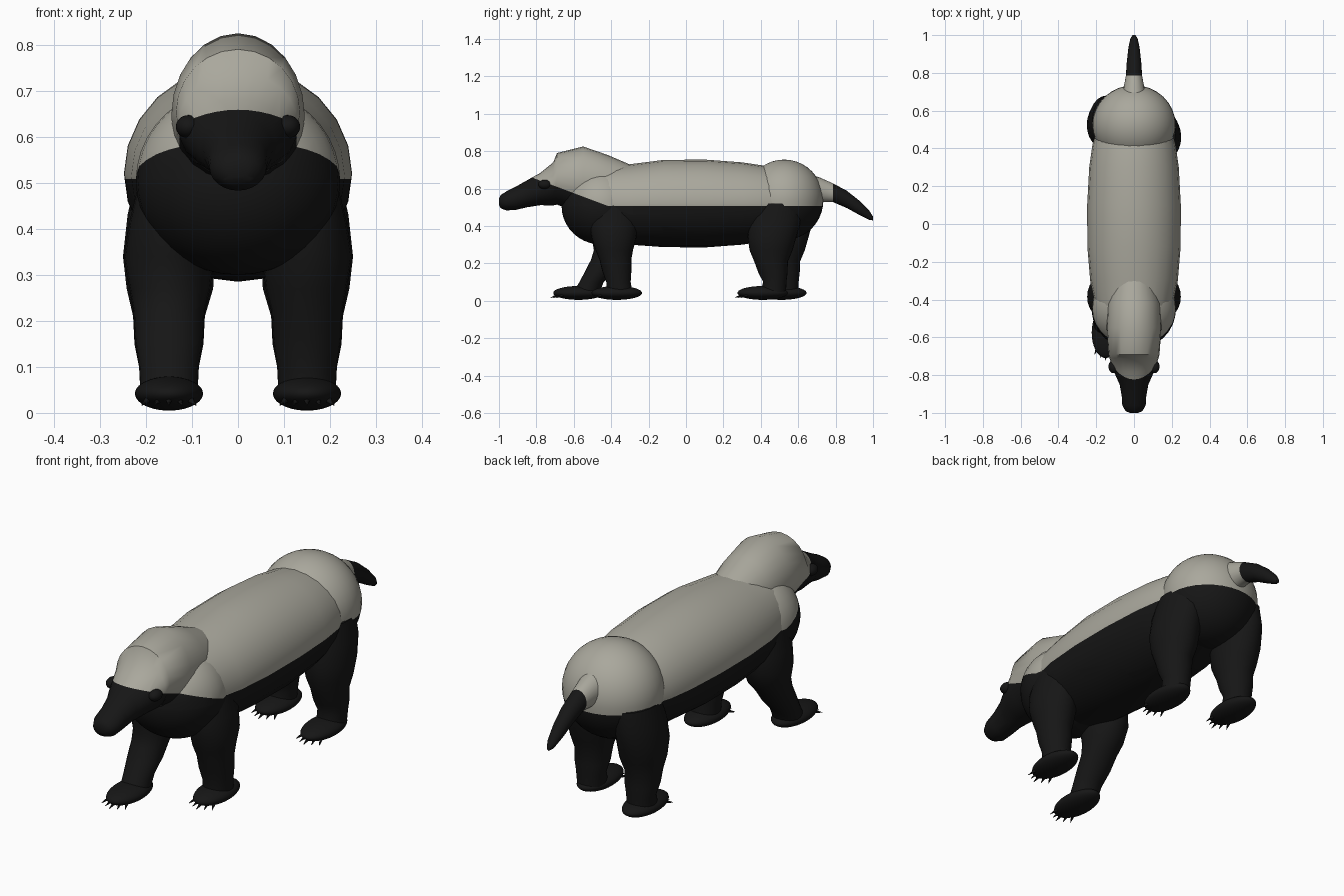
import bpy, bmesh, math
from mathutils import Vector, Matrix

cube = bpy.data.objects.get("Cube")
if cube:
    bpy.data.objects.remove(cube, do_unlink=True)


def material(name, rgb):
    m = bpy.data.materials.new(name)
    m.use_nodes = True
    m.diffuse_color = (*rgb, 1)
    bsdf = m.node_tree.nodes["Principled BSDF"]
    bsdf.inputs["Base Color"].default_value = (*rgb, 1)
    bsdf.inputs["Roughness"].default_value = 0.9
    return m


BLACK = material("black fur", (0.008, 0.008, 0.008))
PALE = material("pale grey fur", (0.40, 0.39, 0.335))

# Colour borders: flank line, slope up the cheek, forehead and tail
FLANK, SLOPE, SHOULDER, BROW, TAIL = 0.508, 0.374, -0.42, -0.83, 0.785
BORDERS = [((0, 0, FLANK), (0, 0, 1)), ((0, SHOULDER, FLANK), (0, SLOPE, 1)),
           ((0, BROW, 0), (0, 1, 0)), ((0, TAIL, 0), (0, 1, 0))]


def is_pale(p):
    edge = max(FLANK, FLANK - SLOPE * (p.y - SHOULDER))
    return p.z > edge and BROW < p.y < TAIL


def finish(bm, name, two_tone=False):
    bmesh.ops.recalc_face_normals(bm, faces=bm.faces[:])
    if two_tone:
        for co, no in BORDERS:
            bmesh.ops.bisect_plane(bm, geom=bm.verts[:] + bm.edges[:] + bm.faces[:],
                                   plane_co=co, plane_no=Vector(no).normalized(), dist=1e-5)
        for f in bm.faces:
            f.material_index = int(is_pale(f.calc_center_median()))
    mesh = bpy.data.meshes.new(name)
    bm.to_mesh(mesh)
    bm.free()
    mesh.materials.append(BLACK)
    if two_tone:
        mesh.materials.append(PALE)
    ob = bpy.data.objects.new(name, mesh)
    bpy.context.collection.objects.link(ob)
    bpy.ops.object.select_all(action='DESELECT')
    ob.select_set(True)
    bpy.context.view_layer.objects.active = ob
    bpy.ops.object.shade_smooth_by_angle(angle=math.radians(50))
    return ob


def loft(name, rings, axis, two_tone=False, sides=24):
    """Rings are (centre, x radius, other radius), stacked along y or z."""
    bm = bmesh.new()
    loops = []
    for c, rx, ro in rings:
        other = Vector((0, 0, 1)) if axis == 'y' else Vector((0, 1, 0))
        loop = []
        for i in range(sides):
            a = math.tau * i / sides
            loop.append(bm.verts.new(Vector(c) + Vector((rx * math.cos(a), 0, 0))
                                     + other * ro * math.sin(a)))
        loops.append(loop)
    for a, b in zip(loops, loops[1:]):
        for i in range(sides):
            j = (i + 1) % sides
            bm.faces.new((a[i], a[j], b[j], b[i]))
    bm.faces.new(loops[0])
    bm.faces.new(loops[-1])
    return finish(bm, name, two_tone)


def ellipsoid(name, centre, radii, two_tone=False):
    bm = bmesh.new()
    bmesh.ops.create_uvsphere(bm, u_segments=32, v_segments=20, radius=1,
                              matrix=Matrix.Translation(centre) @ Matrix.Diagonal((*radii, 1)))
    return finish(bm, name, two_tone)


# Trunk, chest and rump
trunk = [(-0.5, .52, .19, .19), (-0.3, .515, .232, .215), (-0.12, .52, .247, .233),
         (0.1, .52, .248, .235), (0.3, .52, .237, .22), (0.42, .52, .22, .202),
         (0.55, .52, .18, .17)]
loft("trunk", [((0, y, z), rx, rz) for y, z, rx, rz in trunk], 'y', True)
ellipsoid("chest", (0, -0.45, 0.505), (0.222, 0.215, 0.205), True)
ellipsoid("rump", (0, 0.525, 0.54), (0.22, 0.21, 0.215), True)

# Neck, forehead step and muzzle in one tapering form
head = [(-0.28, .6, .11, .12), (-0.42, .625, .14, .155), (-0.55, .645, .145, .18),
        (-0.69, .652, .135, .138), (-0.71, .625, .13, .115), (-0.78, .597, .107, .086),
        (-0.85, .572, .076, .072), (-0.91, .548, .065, .062), (-0.96, .534, .062, .051),
        (-0.99, .53, .045, .036), (-1.0, .53, .022, .018)]
loft("head_and_neck", [((0, y, z), rx, rz) for y, z, rx, rz in head], 'y', True)

# Tail
tail = [(0.64, .6, .075, .085), (0.72, .592, .055, .065), (0.785, .578, .043, .05),
        (0.86, .542, .038, .046), (0.93, .495, .03, .038), (0.98, .457, .02, .025),
        (1.0, .44, .008, .01)]
loft("tail", [((0, y, z), r, rz) for y, z, r, rz in tail], 'y', True)


def leg(name, side, path, foot_y):
    # Path rows are height, y, x distance, x radius, y radius
    loft(name + "_leg", [((side * x, y, z), rx, ry) for z, y, x, rx, ry in path], 'z')
    ellipsoid(name + "_foot", (side * 0.15, foot_y, 0.042), (0.074, 0.135, 0.037))
    # Claws fan out over the front of the foot
    bm = bmesh.new()
    for i in range(5):
        t = (i - 2) / 2
        tip = Matrix.Translation((side * 0.15 + t * 0.05, foot_y - 0.125 + abs(t) * 0.03, 0.025))
        turn = Matrix.Rotation(t * 0.4, 4, 'Z') @ Matrix.Rotation(math.radians(110), 4, 'X')
        bmesh.ops.create_cone(bm, cap_ends=True, segments=8, radius1=0.01, radius2=0.001,
                              depth=0.05, matrix=tip @ turn)
    finish(bm, name + "_claws")


def front_path(stride):
    # The stride swings the lower leg forward
    rows = [(0.52, 0, .13, .08, .11), (0.42, 0, .145, .09, .13), (0.34, 0, .15, .098, .12),
            (0.27, .05, .148, .088, .1), (0.22, .25, .15, .077, .085), (0.16, .5, .15, .074, .078),
            (0.1, .8, .15, .065, .065), (0.04, 1, .15, .062, .07)]
    return [(z, -0.385 + k * stride, x, rx, ry) for z, k, x, rx, ry in rows]


def hind_path(shift):
    rows = [(0.52, .52, .13, .09, .13), (0.43, .51, .145, .095, .14), (0.34, .495, .15, .1, .13),
            (0.27, .49, .148, .094, .115), (0.21, .49, .15, .078, .09), (0.15, .5, .15, .075, .078),
            (0.1, .51, .15, .065, .062), (0.04, .5, .15, .062, .07)]
    return [(z, y + shift, x, rx, ry) for z, y, x, rx, ry in rows]


leg("left_front", 1, front_path(0.03), -0.37)
leg("right_front", -1, front_path(-0.15), -0.575)
leg("left_hind", 1, hind_path(-0.035), 0.41)
leg("right_hind", -1, hind_path(0.03), 0.51)

# Small ears tucked beside the brow
for side, word in ((1, "left"), (-1, "right")):
    ellipsoid(word + "_ear", (side * 0.108, -0.755, 0.622), (0.027, 0.035, 0.025))
